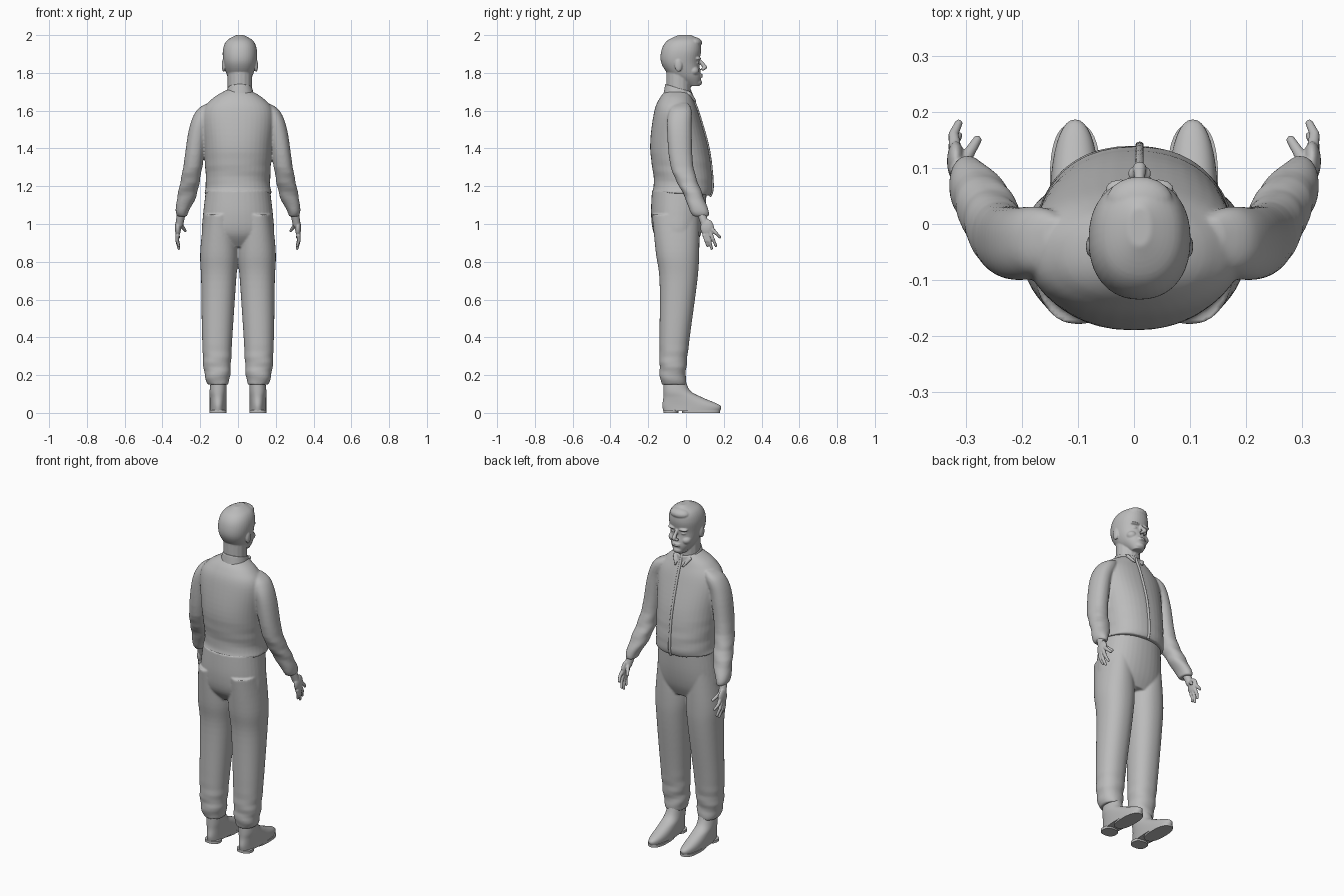
import bpy, bmesh
from math import sin, cos, pi, exp
from mathutils import Vector, Matrix

cube = bpy.data.objects.get("Cube")
if cube:
    bpy.data.objects.remove(cube, do_unlink=True)

colour = (.5, .5, .5, 1)
grey = bpy.data.materials.new("plain_grey")
grey.use_nodes = True
grey.diffuse_color = colour
for node in grey.node_tree.nodes:
    if node.type == "BSDF_PRINCIPLED":
        node.inputs["Base Color"].default_value = colour


def smooth_rows(rows, steps=6):
    """Pass a soft curve through the given cross-sections."""
    result = []
    last = len(rows) - 1
    for i in range(last):
        before, start, end, after = (
            Vector(rows[min(max(i + shift, 0), last)]) for shift in (-1, 0, 1, 2))
        leave, arrive = (end - before) / 2, (after - start) / 2
        for j in range(steps):
            t = j / steps
            blend = t * t * (3 - 2 * t)
            result.append(start.lerp(end, blend)
                          + leave * t * (1 - t) ** 2 - arrive * t * t * (1 - t))
    return result + [Vector(rows[last])]


def loft(bm, rows, side=1, power=2.2, tilt=0, fold=0, fold_z=0, segments=40):
    """Skin level sections given as z, x from, x to, y from, y to."""
    rings = []
    for z, x_from, x_to, y_from, y_to in smooth_rows(rows):
        ring = []
        for i in range(segments):
            angle = 2 * pi * i / segments
            u, v = (abs(f) ** (2 / power) * (1 if f > 0 else -1)
                    for f in (cos(angle), sin(angle)))
            crease = exp(-((z - fold_z) / .1) ** 2) * sin(75 * z + 2 * sin(angle + 1))
            swell = (1 + fold * crease) / 2
            x = (x_from + x_to) / 2 + u * swell * (x_to - x_from)
            y = v * swell * (y_to - y_from)
            ring.append(bm.verts.new((side * x, (y_from + y_to) / 2 + y, z + tilt * y)))
        rings.append(ring)
    for low, high in zip(rings, rings[1:]):
        for i in range(segments):
            j = (i + 1) % segments
            bm.faces.new((low[i], low[j], high[j], high[i]))
    bm.faces.new(rings[0])
    bm.faces.new(rings[-1])


def centred(rows, middle=0):
    """Expand z, half width, y from, y to into full sections."""
    return [(z, middle - half, middle + half, back, front) for z, half, back, front in rows]


def ball(bm, centre, size):
    matrix = Matrix.Translation(centre) @ Matrix.Diagonal((*size, 1))
    bmesh.ops.create_uvsphere(bm, u_segments=20, v_segments=12, radius=1, matrix=matrix)


def limb(bm, start, end, start_radius, end_radius):
    """Round-ended tapered rod."""
    start, end = Vector(start), Vector(end)
    along = end - start
    turn = along.to_track_quat("Z", "Y").to_matrix().to_4x4()
    bmesh.ops.create_cone(bm, cap_ends=True, segments=16, radius1=start_radius,
                          radius2=end_radius, depth=along.length,
                          matrix=Matrix.Translation((start + end) / 2) @ turn)
    ball(bm, start, [start_radius] * 3)
    ball(bm, end, [end_radius] * 3)


def finish(bm, name, voxel=0, soften=2):
    """Turn the shapes into one object, fused into one skin if asked."""
    bmesh.ops.recalc_face_normals(bm, faces=bm.faces)
    mesh = bpy.data.meshes.new(name)
    bm.to_mesh(mesh)
    bm.free()
    mesh.materials.append(grey)
    part = bpy.data.objects.new(name, mesh)
    bpy.context.scene.collection.objects.link(part)
    if voxel:
        fuse = part.modifiers.new("fuse", "REMESH")
        fuse.mode = "VOXEL"
        fuse.voxel_size = voxel
        fuse.use_smooth_shade = True
        relax = part.modifiers.new("soften", "SMOOTH")
        relax.factor = .5
        relax.iterations = soften
    bpy.ops.object.select_all(action="DESELECT")
    part.select_set(True)
    bpy.context.view_layer.objects.active = part
    bpy.ops.object.shade_smooth_by_angle(angle=.8)


# Head: skull and jaw, neck, swept hair, chin, nose and lips
bm = bmesh.new()
mid = .01
loft(bm, centred([(1.73, .03, .01, .07), (1.78, .065, -.08, .08), (1.85, .086, -.13, .07),
                  (1.92, .09, -.13, .08), (1.97, .07, -.1, .07), (2, .02, -.04, .03)], mid))
limb(bm, (mid, -.04, 1.65), (mid, -.04, 1.8), .065, .065)
ball(bm, (mid, .04, 1.96), (.06, .045, .03))
ball(bm, (mid, .06, 1.75), (.03, .025, .02))
limb(bm, (mid, .07, 1.87), (mid, .1, 1.83), .008, .012)
for lip_height in (1.78, 1.79):
    ball(bm, (mid, .077, lip_height), (.025, .013, .005))

# Brows, eyes, cheeks, nostrils and ears
for s in (-1, 1):
    ball(bm, (mid + s * .034, .062, 1.876), (.028, .018, .009))
    ball(bm, (mid + s * .033, .056, 1.853), (.016, .014, .008))
    ball(bm, (mid + s * .04, .04, 1.81), (.03, .03, .025))
    ball(bm, (mid + s * .012, .09, 1.82), (.009, .012, .008))
    ball(bm, (mid + s * .086, -.04, 1.84), (.01, .02, .035))
finish(bm, "head", .004)

# Jacket: torso and sleeves
bm = bmesh.new()
torso = [(1.16, .18, -.18, .13), (1.22, .17, -.17, .14), (1.4, .18, -.19, .12),
         (1.58, .19, -.17, .07), (1.66, .14, -.14, .04), (1.71, .06, -.1, .02)]
hem_slope = -.06
loft(bm, centred(torso), tilt=hem_slope, fold=.008, fold_z=1.25)
for s in (-1, 1):
    loft(bm, [(1.04, .27, .32, .04, .12), (1.07, .26, .33, .02, .12),
              (1.15, .22, .32, -.01, .09), (1.3, .19, .29, -.08, .04),
              (1.5, .16, .26, -.1, .03), (1.6, .12, .22, -.09, .03),
              (1.64, .12, .16, -.06, .01)], side=s, fold=.04, fold_z=1.2)
finish(bm, "jacket", .006, 4)

# Closing ridge that follows the front of the torso
bm = bmesh.new()
ridge = [(mid, front, z + hem_slope * (front - back) / 2)
         for z, half, back, front in smooth_rows(torso)]
for low, high in zip(ridge, ridge[1:]):
    limb(bm, low, high, .008, .008)
finish(bm, "front_placket", .004)

# Collar: sloping band with two points
bm = bmesh.new()
loft(bm, centred([(1.66, .08, -.12, .04), (1.72, .065, -.11, .03)], mid), tilt=-.3)
for s in (-1, 1):
    limb(bm, (mid + s * .05, .02, 1.69), (mid + s * .025, .05, 1.65), .01, .006)
finish(bm, "collar", .004)

# Trousers: seat and legs with bunched hems
bm = bmesh.new()
loft(bm, centred([(.88, .16, -.12, .05), (.95, .19, -.17, .08),
                  (1.05, .185, -.185, .1), (1.18, .17, -.18, .11)]))
for s in (-1, 1):
    loft(bm, [(.15, .05, .16, -.13, 0), (.22, .04, .18, -.14, 0), (.4, .03, .19, -.14, .02),
              (.7, .01, .195, -.14, .06), (.85, 0, .2, -.16, .07),
              (1.05, .02, .18, -.18, .07)], side=s, fold=.04, fold_z=.22)
finish(bm, "trousers", .006, 3)

for s, which in ((-1, "right"), (1, "left")):
    # Hand: wrist, palm, four spread fingers and thumb
    bm = bmesh.new()
    limb(bm, (s * .3, .08, 1.06), (s * .31, .1, 1), .023, .021)
    ball(bm, (s * .318, .112, .98), (.016, .036, .045))
    for i in range(4):
        root = Vector((s * .32, .14 - .014 * i, .97 - .01 * i))
        tip = Vector((s * .313, .18 - .022 * i, .87 + .015 * (i - 2) ** 2))
        joint = (root + tip) / 2 + Vector((s * .006, 0, 0))
        limb(bm, root, joint, .011, .009)
        limb(bm, joint, tip, .009, .007)
    limb(bm, (s * .305, .11, 1), (s * .28, .15, .965), .012, .008)
    finish(bm, which + "_hand", .003)

    # Shoe upper with ankle
    bm = bmesh.new()
    loft(bm, [(.01, .06, .15, -.12, .18), (.04, .06, .15, -.125, .18),
              (.08, .06, .15, -.12, .09), (.12, .06, .15, -.12, .02),
              (.2, .06, .14, -.12, -.01)], side=s)
    finish(bm, which + "_shoe")

    # Heel and sole
    bm = bmesh.new()
    for back, front in ((-.12, -.04), (-.02, .18)):
        loft(bm, [(z, .06, .15, back, front) for z in (0, .015)], side=s, power=2.5)
    finish(bm, which + "_sole")
